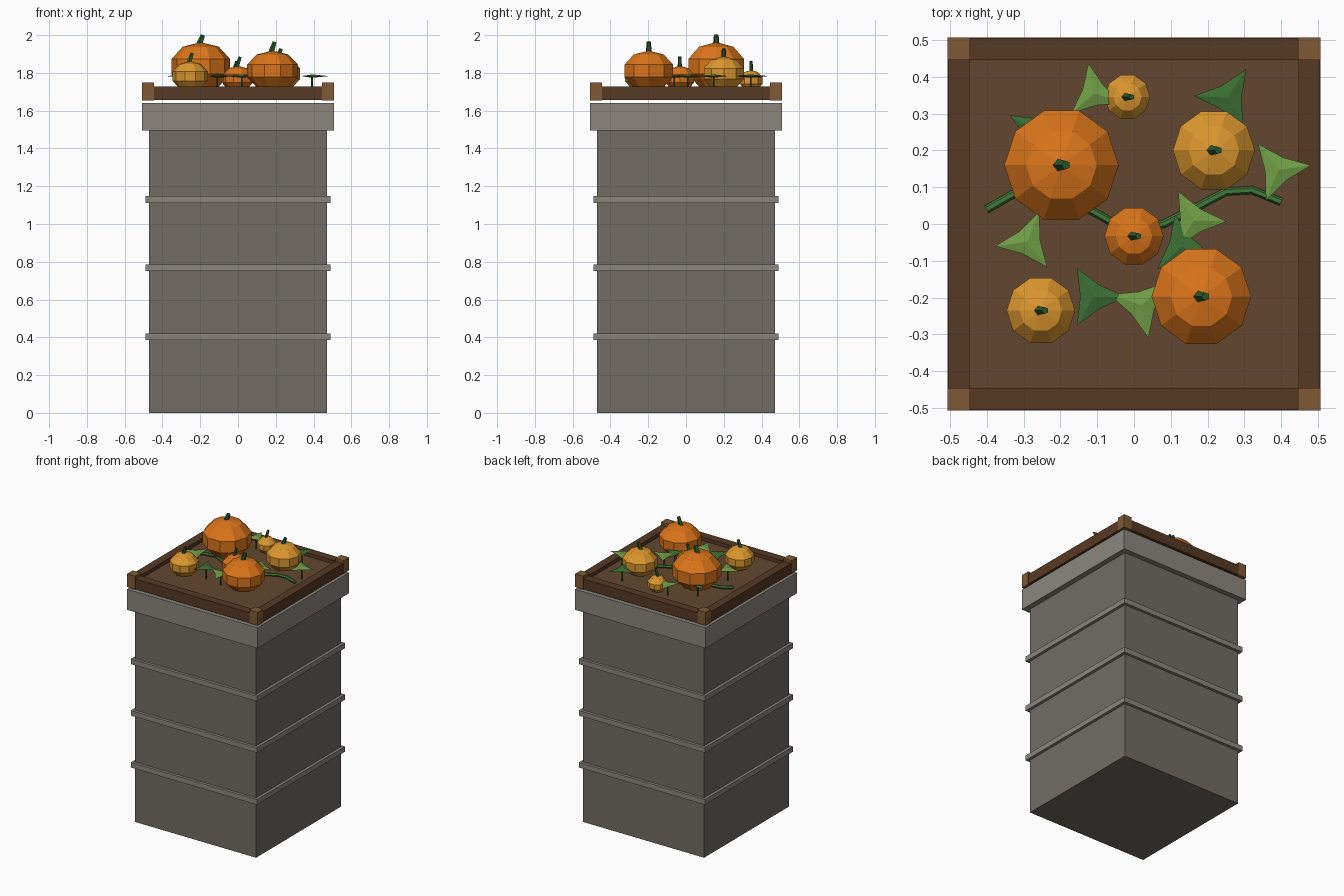
import bpy, bmesh, math
from mathutils import Vector, Matrix

if "Cube" in bpy.data.objects:
    bpy.data.objects.remove(bpy.data.objects["Cube"])


def mat(name, r, g, b):
    m = bpy.data.materials.new(name)
    m.diffuse_color = [(c / 255) ** 2.2 for c in (r, g, b)] + [1]
    m.use_nodes = True
    m.node_tree.nodes["Principled BSDF"].inputs["Base Color"].default_value = m.diffuse_color
    return m


STONE = mat("stone", 112, 107, 100)
TRIM = mat("trim_stone", 138, 133, 125)
WOOD = mat("dark_wood", 88, 60, 40)
POST = mat("light_wood", 127, 90, 56)
SOIL = mat("soil", 99, 72, 51)
ORANGE = mat("orange_skin", 218, 116, 32)
YELLOW = mat("yellow_skin", 220, 150, 50)
LIGHT = mat("light_leaf", 112, 158, 72)
DARK = mat("dark_leaf", 62, 110, 54)
STEM = mat("stem_green", 46, 92, 48)
VINE = mat("vine_green", 66, 122, 60)


def finish(name, bm, m):
    bmesh.ops.recalc_face_normals(bm, faces=bm.faces)
    me = bpy.data.meshes.new(name)
    bm.to_mesh(me)
    bm.free()
    me.materials.append(m)
    ob = bpy.data.objects.new(name, me)
    bpy.context.collection.objects.link(ob)
    return ob


def box(name, hx, hy, z0, z1, m, x=0, y=0):
    bm = bmesh.new()
    bmesh.ops.create_cube(bm, size=1)
    for v in bm.verts:
        v.co = (x + v.co.x * 2 * hx, y + v.co.y * 2 * hy, z0 + (v.co.z + .5) * (z1 - z0))
    return finish(name, bm, m)


def rod(name, base, tip, r0, r1, sides, m):
    base, tip = Vector(base), Vector(tip)
    d = tip - base
    bm = bmesh.new()
    bmesh.ops.create_cone(bm, cap_ends=True, segments=sides, radius1=r0, radius2=r1, depth=d.length)
    rot = d.to_track_quat('Z', 'Y').to_matrix().to_4x4()
    bm.transform(Matrix.Translation((base + tip) / 2) @ rot)
    return finish(name, bm, m)


# Pillar: shaft, three bands, cap
box("pillar_shaft", .47, .47, 0, 1.5, STONE)
for i, z in enumerate((.385, .75, 1.112)):
    box(f"pillar_band_{i}", .49, .49, z, z + .036, TRIM)
box("pillar_cap", .507, .507, 1.495, 1.64, TRIM)

# Tray: soil bed, four rails, corner posts
SOIL_Z = 1.703
box("soil_bed", .45, .45, 1.656, SOIL_Z, SOIL)
for s in (-1, 1):
    box("tray_rail_x", .447, .029, 1.656, 1.728, WOOD, y=s * .476)
    box("tray_rail_y", .029, .447, 1.656, 1.728, WOOD, x=s * .476)
    for t in (-1, 1):
        box("corner_post", .031, .031, 1.655, 1.748, POST, s * .476, t * .476)


# Pumpkins: ten-sided spheres with five ribs and a leaning stem
def pumpkin(i, x, y, peak, top, stem_top, m):
    h = (top - SOIL_Z) / 2
    rad = peak / (math.cos(math.radians(18)) * 1.095)
    bm = bmesh.new()
    bmesh.ops.create_uvsphere(bm, u_segments=10, v_segments=5, radius=1)
    bm.transform(Matrix.Rotation(math.radians(18), 4, 'Z'))
    for v in bm.verts:
        a = math.atan2(v.co.y, v.co.x)
        k = rad * (1 + .095 * math.cos(5 * (a + math.pi / 2)))
        v.co = (x + v.co.x * k, y + v.co.y * k, SOIL_Z + h + v.co.z * h)
    finish(f"pumpkin_{i}", bm, m)
    r = .006 + peak * .06
    rod(f"pumpkin_stem_{i}", (x - .008, y, top - .015), (x + .012, y, stem_top),
        r * 1.1, r * .8, 5, STEM)


for i, p in enumerate([
    (-.197, .160, .170, 1.963, 2.00, ORANGE),
    (.183, -.197, .148, 1.918, 1.964, ORANGE),
    (.217, .200, .122, 1.888, 1.928, YELLOW),
    (-.253, -.235, .102, 1.862, 1.905, YELLOW),
    (.000, -.033, .088, 1.837, 1.885, ORANGE),
    (-.018, .345, .068, 1.815, 1.862, YELLOW),
]):
    pumpkin(i, *p)

# Leaves: three-pointed, slightly domed, on thin stalks (x, y, first tip angle)
LEAF_Z = 1.783


def leaf(i, x, y, ang, r, m):
    bm = bmesh.new()
    up = bm.verts.new((x, y, LEAF_Z + .009))
    low = bm.verts.new((x, y, LEAF_Z - .009))
    ring = []
    for k in range(6):
        a = math.radians(ang + 60 * k)
        d = r * (1 if k % 2 == 0 else .4)
        ring.append(bm.verts.new((x + d * math.cos(a), y + d * math.sin(a), LEAF_Z)))
    for k in range(6):
        bm.faces.new((up, ring[k], ring[(k + 1) % 6]))
        bm.faces.new((low, ring[(k + 1) % 6], ring[k]))
    finish(f"leaf_{i}", bm, m)
    rod(f"leaf_stalk_{i}", (x, y, SOIL_Z - .01), (x, y, LEAF_Z), .005, .005, 5, STEM)


for i, l in enumerate([
    (.392, .147, 8, .090, LIGHT),
    (.255, .343, 57, .092, DARK),
    (-.108, .355, 101, .083, LIGHT),
    (-.268, .255, 150, .080, DARK),
    (-.290, -.048, 188, .088, LIGHT),
    (.162, .010, -2, .090, LIGHT),
    (.130, -.062, 222, .090, DARK),
    (-.110, -.198, 0, .090, DARK),
    (.020, -.220, -78, .092, LIGHT),
]):
    leaf(i, *l)

# Vine running across the soil
cu = bpy.data.curves.new("vine", 'CURVE')
cu.dimensions = '3D'
cu.bevel_depth = .011
cu.bevel_resolution = 1
cu.use_fill_caps = True
path = [(-.40, .04), (-.33, .08), (-.24, .095), (-.14, .05), (-.06, .005), (0, -.01),
        (.08, .0), (.16, .04), (.25, .088), (.32, .092), (.40, .06)]
sp = cu.splines.new('POLY')
sp.points.add(len(path) - 1)
for q, (x, y) in zip(sp.points, path):
    q.co = (x, y, 1.716, 1)
sp.use_smooth = False
cu.materials.append(VINE)
bpy.context.collection.objects.link(bpy.data.objects.new("vine", cu))
